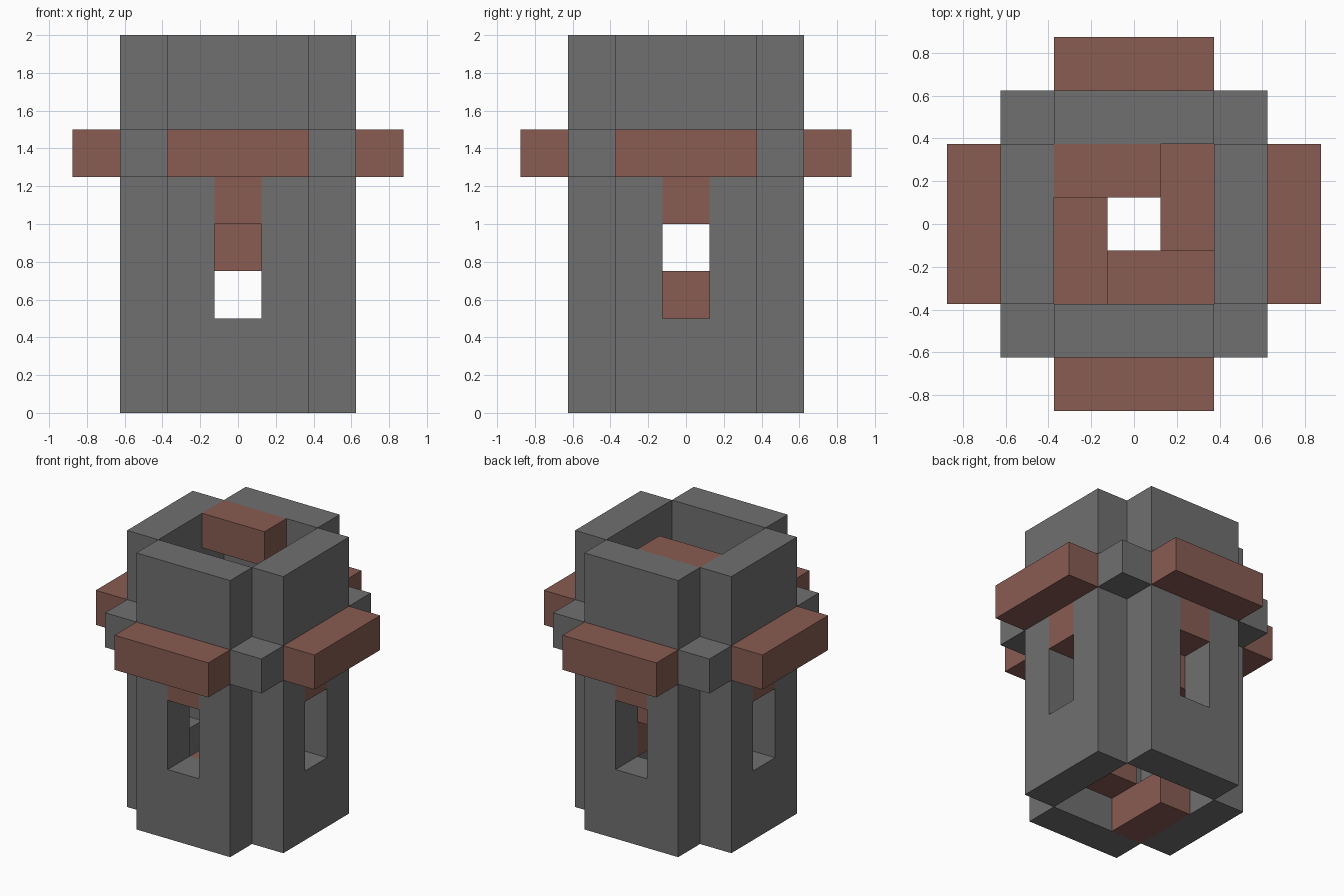
import bpy, bmesh
from math import pi
from mathutils import Matrix

if "Cube" in bpy.data.objects:
    bpy.data.objects.remove(bpy.data.objects["Cube"], do_unlink=True)

U = 0.25  # block size


def material(name, rgb):
    m = bpy.data.materials.new(name)
    m.use_nodes = True
    m.diffuse_color = (*rgb, 1)
    m.node_tree.nodes["Principled BSDF"].inputs["Base Color"].default_value = (*rgb, 1)
    return m


stone = material("grey_stone", (0.162, 0.162, 0.162))
brick = material("brown_brick", (0.246, 0.107, 0.084))


def finish(bm, name, mat, turn=0):
    """Turn the mesh by quarter turns about the tower axis and make an object."""
    bm.transform(Matrix.Rotation(turn * pi / 2, 4, "Z"))
    bmesh.ops.recalc_face_normals(bm, faces=bm.faces)
    me = bpy.data.meshes.new(name)
    bm.to_mesh(me)
    bm.free()
    me.materials.append(mat)
    bpy.context.collection.objects.link(bpy.data.objects.new(name, me))


def box(name, mat, low, high, turn=0):
    """Box between two corners given in block units."""
    bm = bmesh.new()
    bmesh.ops.create_cube(bm, size=1)
    for v in bm.verts:
        v.co = [U * (h if c > 0 else l) for c, l, h in zip(v.co, low, high)]
    finish(bm, name, mat, turn)


def wall(name, turn):
    """Wall slab with an opening in the middle panel."""
    xs, zs = (-1.5, -0.5, 0.5, 1.5), (0, 2, 5, 8)
    bm = bmesh.new()
    grid = [[bm.verts.new((x * U, -2.5 * U, z * U)) for x in xs] for z in zs]
    for r in range(3):
        for c in range(3):
            if (r, c) != (1, 1):
                bm.faces.new((grid[r][c], grid[r][c + 1], grid[r + 1][c + 1], grid[r + 1][c]))
    back = bmesh.ops.extrude_face_region(bm, geom=bm.faces[:], use_keep_orig=True)
    moved = [g for g in back["geom"] if isinstance(g, bmesh.types.BMVert)]
    bmesh.ops.translate(bm, verts=moved, vec=(0, U, 0))
    finish(bm, name, mat=stone, turn=turn)


for turn, side in enumerate(("front", "left", "back", "right")):
    # The model's left is +x, one quarter turn from the front
    wall(side + "_wall", turn)
    box(side + "_lintel", brick, (-0.5, -2.5, 4), (0.5, -1.5, 5), turn)
    box(side + "_ledge", brick, (-1.5, -3.5, 5), (1.5, -2.5, 6), turn)
    box(side + "_corner_block", stone, (1.5, -2.5, 5), (2.5, -1.5, 6), turn)

# Spiral stair: each step is two blocks long and one block higher
for level in range(8):
    box(f"stair_step_{level + 1}", brick, (-0.5, -1.5, level), (1.5, -0.5, level + 1), level - 1)
